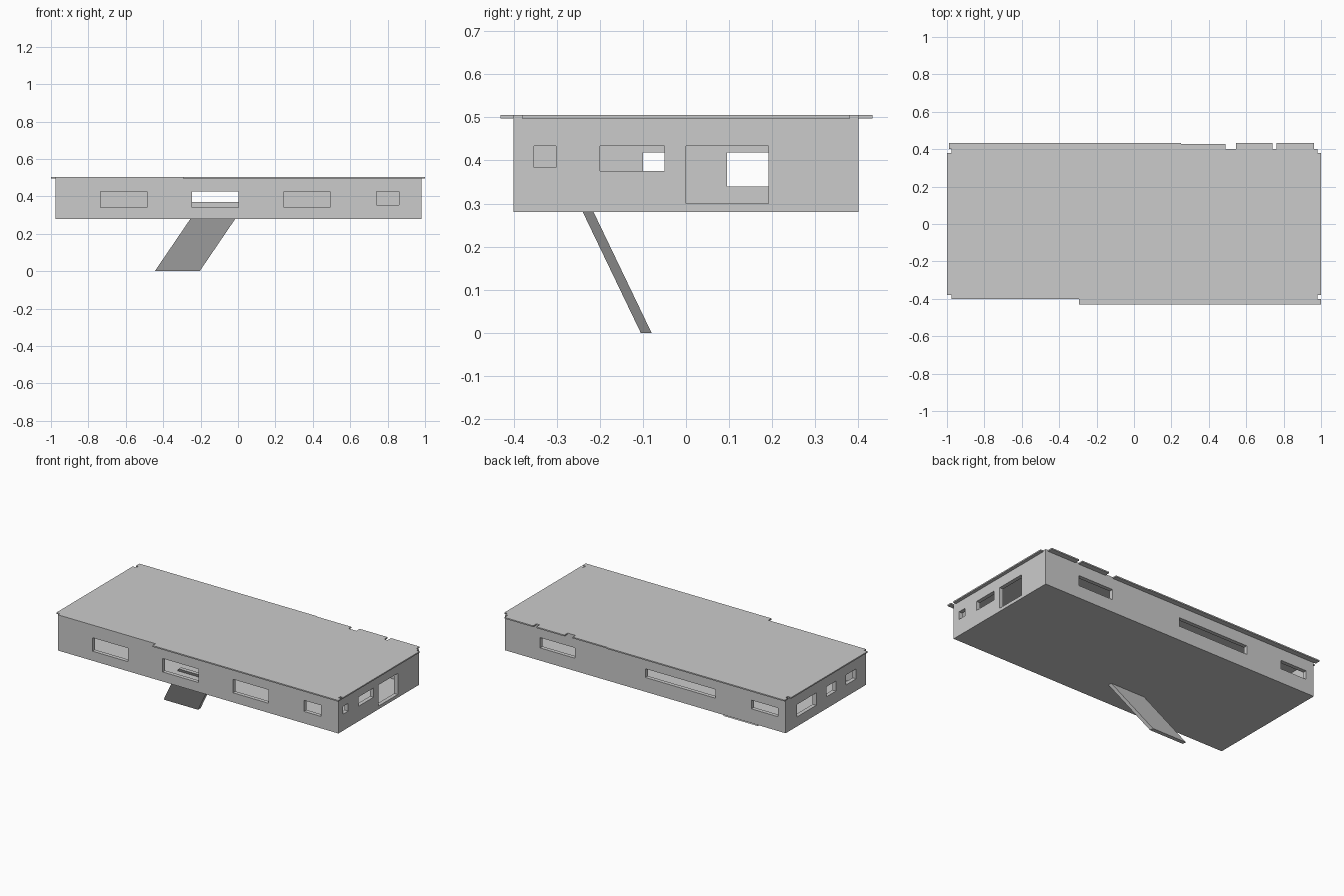
import bpy, bmesh
from mathutils import Vector

cube = bpy.data.objects.get("Cube")
if cube:
    bpy.data.objects.remove(cube, do_unlink=True)

# Single flat colour
grey = bpy.data.materials.new("light grey")
grey.use_nodes = True
GREY = (0.6, 0.6, 0.6, 1)
grey.diffuse_color = GREY
grey.node_tree.nodes["Principled BSDF"].inputs["Base Color"].default_value = GREY


def add_box(bm, x, y, z, inward=False):
    """Add a box given as (min, max) ranges on each axis."""
    verts = bmesh.ops.create_cube(bm, size=1)["verts"]
    for v in verts:
        v.co = Vector([r[0] if c < 0 else r[1] for c, r in zip(v.co, (x, y, z))])
    if inward:
        faces = list({f for v in verts for f in v.link_faces})
        bmesh.ops.reverse_faces(bm, faces=faces)
    return verts


def make_object(name, bm):
    mesh = bpy.data.meshes.new(name)
    bm.to_mesh(mesh)
    bm.free()
    mesh.materials.append(grey)
    obj = bpy.data.objects.new(name, mesh)
    bpy.context.collection.objects.link(obj)
    return obj


X0, X1, Y0, Y1 = -0.975, 0.98, -0.4, 0.4
Z0, Z1, T = 0.28, 0.5, 0.025

# Hollow building body with a thin floor
bm = bmesh.new()
add_box(bm, (X0, X1), (Y0, Y1), (Z0, Z1))
add_box(bm, (X0 + T, X1 - T), (Y0 + T, Y1 - T), (Z0 + 0.005, Z1 - 0.005), inward=True)
body = make_object("building_walls", bm)

# Window and door openings: (start, end, bottom, top) along each wall
front = [(-0.735, -0.487, 0.34, 0.425), (-0.245, 0.003, 0.34, 0.425),
         (0.245, 0.492, 0.34, 0.425), (0.74, 0.86, 0.355, 0.425)]
back = [(0.492, 0.737, 0.36, 0.425), (-0.487, 0.003, 0.37, 0.425),
        (-0.92, -0.735, 0.37, 0.425)]
plus_x = [(-0.353, -0.302, 0.384, 0.433), (-0.2, -0.05, 0.375, 0.433),
          (0, 0.191, 0.3, 0.433)]
minus_x = [(0.095, 0.287, 0.34, 0.418), (-0.1, -0.005, 0.355, 0.418),
           (-0.302, -0.2, 0.355, 0.418)]
bm = bmesh.new()
for wall, centre in ((front, Y0 + T / 2), (back, Y1 - T / 2)):
    for a, b, low, high in wall:
        add_box(bm, (a, b), (centre - T, centre + T), (low, high))
for wall, centre in ((minus_x, X0 + T / 2), (plus_x, X1 - T / 2)):
    for a, b, low, high in wall:
        add_box(bm, (centre - T, centre + T), (a, b), (low, high))
cutter = make_object("opening_cutter", bm)
cutter.hide_render = True
cut = body.modifiers.new("openings", "BOOLEAN")
cut.operation = "DIFFERENCE"
cut.solver = "EXACT"
cut.object = cutter
bpy.context.view_layer.objects.active = body
bpy.ops.object.modifier_apply(modifier=cut.name)
bpy.data.objects.remove(cutter, do_unlink=True)

# Flat roof slab
bm = bmesh.new()
add_box(bm, (X0, X1), (Y0, Y1), (Z1, 0.505))
make_object("roof_slab", bm)

# Eave strips, broken by gaps around the edge
eaves = [((-0.295, 1), (-0.43, Y0)),
         ((-0.99, 0.25), (Y1, 0.433)), ((0.25, 0.49), (Y1, 0.428)),
         ((0.545, 0.74), (Y1, 0.433)), ((0.763, 0.963), (Y1, 0.433)),
         ((-1, X0), (-0.38, 0.38)), ((X1, 1), (-0.38, 0.38))]
bm = bmesh.new()
for x, y in eaves:
    add_box(bm, x, y, (0.497, 0.505))
make_object("roof_eaves", bm)

# Slanted ramp passing down through the floor
bm = bmesh.new()
for v in add_box(bm, (-0.445, -0.205), (-0.105, -0.08), (0, 0.305)):
    v.co.x += v.co.z * 0.68
    v.co.y -= v.co.z * 0.48
make_object("entry_ramp", bm)
